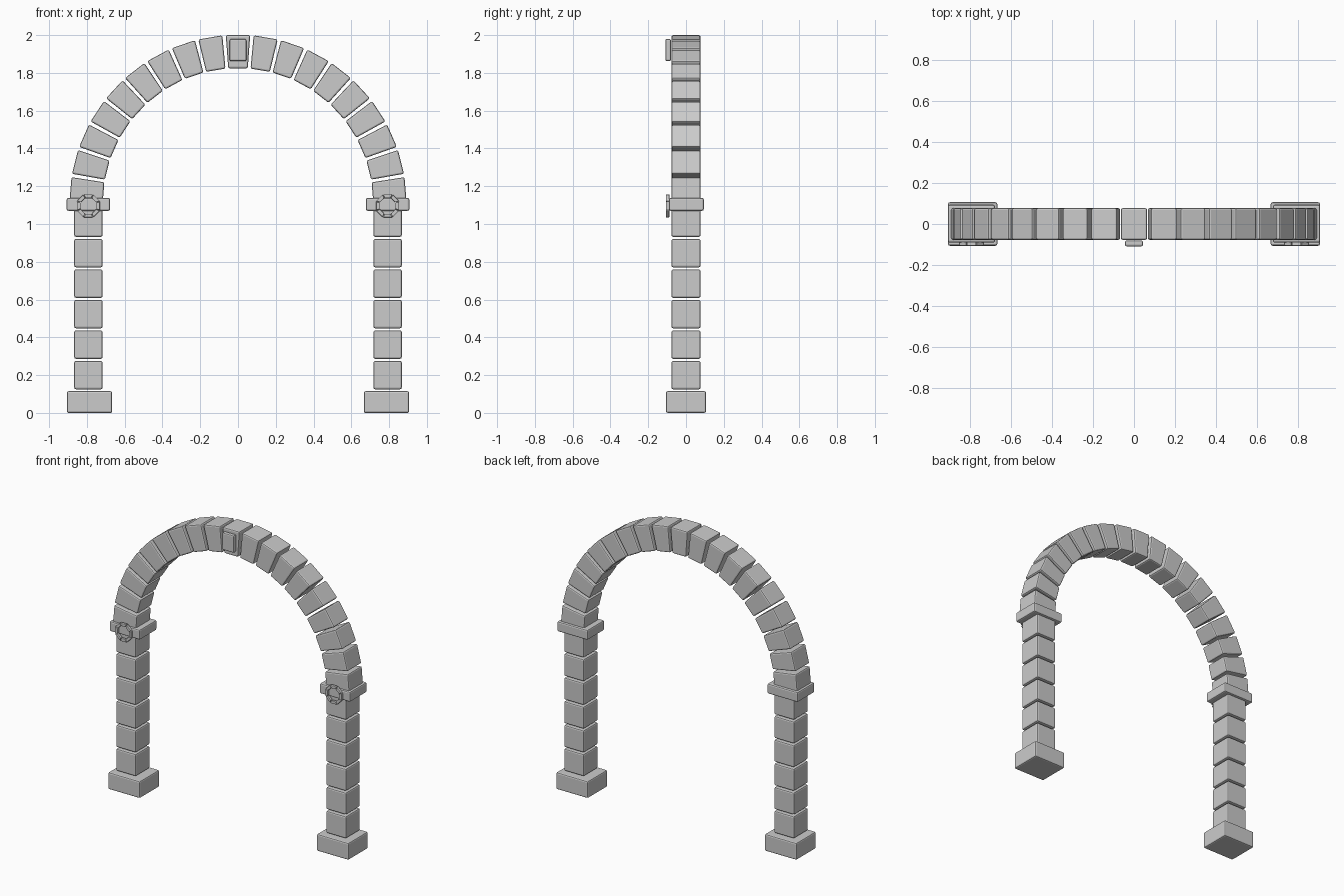
import bpy, bmesh
from math import radians, tan
from mathutils import Matrix, Vector

if "Cube" in bpy.data.objects:
    bpy.data.objects.remove(bpy.data.objects["Cube"])


def prism(name, profile, y0, y1, bevel, matrix=Matrix()):
    """Bevelled block: an x-z profile extruded from y0 to y1."""
    bm = bmesh.new()
    front = bm.faces.new([bm.verts.new((x, y0, z)) for x, z in profile])
    ext = bmesh.ops.extrude_face_region(bm, geom=[front])
    verts = [g for g in ext["geom"] if isinstance(g, bmesh.types.BMVert)]
    bmesh.ops.translate(bm, verts=verts, vec=Vector((0, y1 - y0, 0)))
    bmesh.ops.recalc_face_normals(bm, faces=bm.faces[:])
    bmesh.ops.bevel(bm, geom=bm.edges[:], offset=bevel, segments=2,
                    profile=0.5, affect='EDGES')
    bm.transform(matrix)
    me = bpy.data.meshes.new(name)
    bm.to_mesh(me)
    bm.free()
    ob = bpy.data.objects.new(name, me)
    bpy.context.collection.objects.link(ob)
    return ob


def box(name, cx, width, z0, z1, y0, y1, bevel=0.009):
    h = width / 2
    return prism(name, [(cx - h, z0), (cx + h, z0), (cx + h, z1), (cx - h, z1)],
                 y0, y1, bevel)


def wedge(name, centre, r0, r1, angle, half, y0, y1, bevel):
    """Tapered stone between two radii, turned about a centre (x, z)."""
    t = tan(radians(half))
    m = Matrix.Translation((centre[0], 0, centre[1])) @ Matrix.Rotation(radians(angle), 4, 'Y')
    return prism(name, [(-r0 * t, r0), (r0 * t, r0), (r1 * t, r1), (-r1 * t, r1)],
                 y0, y1, bevel, m)


# Pillars on both sides
for side, s in (("left", -1), ("right", 1)):
    box(f"{side}_base", s * 0.786, 0.24, 0.0, 0.115, -0.106, 0.106)
    for i in range(6):
        z = 0.125 + i * 0.1615
        box(f"{side}_pillar_stone_{i + 1}", s * 0.792, 0.15, z, z + 0.15, -0.077, 0.077)
    box(f"{side}_capital", s * 0.792, 0.23, 1.07, 1.138, -0.09, 0.094)
    # Segmented ring ornament on the capital
    for i in range(8):
        wedge(f"{side}_ring_segment_{i + 1}", (s * 0.792, 1.096), 0.042, 0.061,
              i * 45, 21, -0.106, -0.088, 0.003)

# Arch: nineteen stones over a half circle
pitch = 180 / 19
for i in range(-9, 10):
    name = "keystone" if i == 0 else f"arch_stone_{i + 10}"
    wedge(name, (0, 1.11), 0.714, 0.89, i * pitch, 4.15, -0.077, 0.077, 0.009)

# Raised plaque in front of the keystone
box("keystone_plaque", 0, 0.088, 1.862, 1.98, -0.109, -0.08, 0.008)
